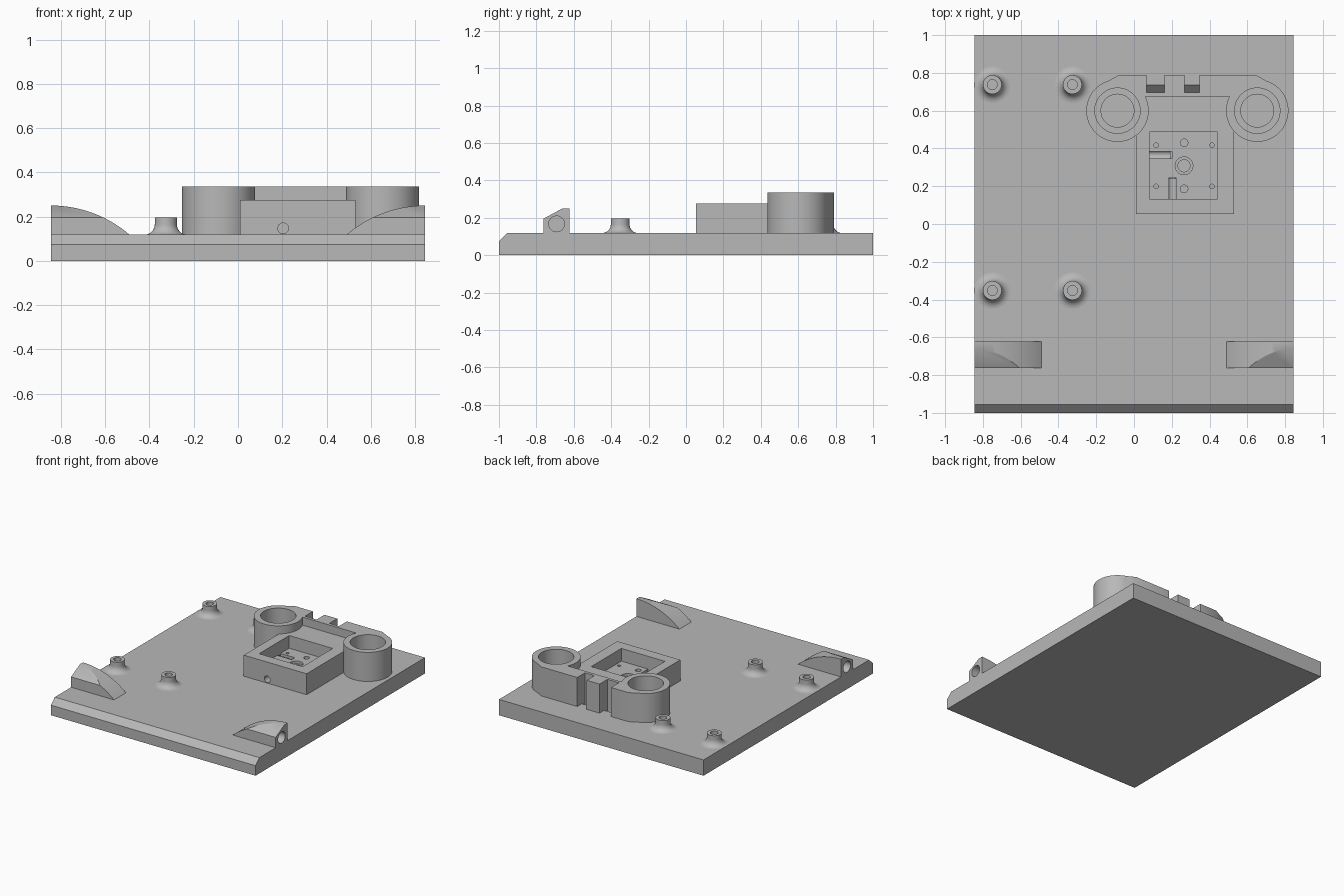
import bpy, bmesh, math
from mathutils import Matrix, Vector

old = bpy.data.objects.get("Cube")
if old:
    bpy.data.objects.remove(old, do_unlink=True)

grey = bpy.data.materials.new("plain_grey")
grey.use_nodes = True
grey.diffuse_color = (0.48, 0.48, 0.48, 1)
grey.node_tree.nodes["Principled BSDF"].inputs["Base Color"].default_value = (0.48, 0.48, 0.48, 1)

TOP = 0.118  # upper face of the plate


def make(name, bm):
    bmesh.ops.recalc_face_normals(bm, faces=bm.faces)
    mesh = bpy.data.meshes.new(name)
    bm.to_mesh(mesh)
    bm.free()
    mesh.materials.append(grey)
    ob = bpy.data.objects.new(name, mesh)
    bpy.context.collection.objects.link(ob)
    return ob


def prism(name, points, axis, start, end):
    """Extrude a flat outline along x, y or z."""
    place = {"x": lambda a, b: (start, a, b),
             "y": lambda a, b: (a, start, b),
             "z": lambda a, b: (a, b, start)}[axis]
    bm = bmesh.new()
    face = bm.faces.new([bm.verts.new(place(*p)) for p in points])
    out = bmesh.ops.extrude_face_region(bm, geom=[face])
    step = Vector([(end - start) * (axis == c) for c in "xyz"])
    moved = [g for g in out["geom"] if isinstance(g, bmesh.types.BMVert)]
    bmesh.ops.translate(bm, verts=moved, vec=step)
    return make(name, bm)


def box(name, x, y, z):
    return prism(name, [(x[0], y[0]), (x[1], y[0]), (x[1], y[1]), (x[0], y[1])], "z", *z)


def disc(name, a, b, r, axis, start, end, n=64):
    ring = [(a + r * math.cos(math.tau * i / n), b + r * math.sin(math.tau * i / n)) for i in range(n)]
    return prism(name, ring, axis, start, end)


def combine(target, tool, operation="DIFFERENCE"):
    mod = target.modifiers.new("bool", "BOOLEAN")
    mod.operation, mod.solver, mod.object = operation, "EXACT", tool
    bpy.context.view_layer.objects.active = target
    bpy.ops.object.modifier_apply(modifier=mod.name)
    bpy.data.objects.remove(tool, do_unlink=True)


def smooth(ob):
    bpy.ops.object.select_all(action="DESELECT")
    ob.select_set(True)
    bpy.context.view_layer.objects.active = ob
    bpy.ops.object.shade_smooth_by_angle(angle=math.radians(30))


# Base plate with a chamfered front edge
base = prism("base_plate", [(-1, 0), (1, 0), (1, TOP), (-0.955, TOP), (-1, 0.075)], "x", -0.845, 0.845)

# Twin cup holder: rear wall, two cups and socket box
MID, SPREAD, CUP_Y = 0.2825, 0.37, 0.6
holder = prism("cup_holder", [(MID - 0.473, 0.728), (MID - SPREAD, 0.675), (MID + SPREAD, 0.675),
                              (MID + 0.473, 0.728), (MID + 0.36, 0.79), (MID - 0.36, 0.79)],
               "z", TOP, 0.335)
combine(holder, box("socket_box", (0.01, 0.53), (0.053, 0.7), (TOP, 0.275)), "UNION")
for side in (-1, 1):
    combine(holder, disc("cup", MID + side * SPREAD, CUP_Y, 0.165, "z", TOP, 0.335, 96), "UNION")
for side in (-1, 1):
    x = MID + side * SPREAD
    combine(holder, disc("cup_bore", x, CUP_Y, 0.12, "z", 0.05, 0.5))
    combine(base, disc("cup_recess", x, CUP_Y, 0.087, "z", 0.06, 0.3))

# Notches in the rear wall, each with a sloped pit in the plate
for x in ((0.066, 0.161), (0.267, 0.346)):
    combine(holder, box("notch", x, (0.697, 0.9), (0.05, 0.5)))
    combine(base, prism("pit", [(0.697, 0.08), (0.735, TOP), (0.735, 0.2), (0.697, 0.2)], "x", *x))

# Socket pocket with its slots and holes
FLOOR = 0.18
combine(holder, box("pocket", (0.082, 0.442), (0.132, 0.487), (FLOOR, 0.3)))
combine(holder, box("side_slot", (0.082, 0.2), (0.347, 0.385), (0.145, 0.2)))
combine(holder, box("front_slot", (0.186, 0.222), (0.132, 0.245), (0.145, 0.2)))
combine(holder, disc("front_wire_hole", 0.204, 0.147, 0.024, "y", 0.0, 0.24, 32))
combine(holder, disc("side_wire_hole", 0.366, 0.147, 0.024, "x", -0.02, 0.19, 32))
CX, CY = 0.265, 0.308
holes = [(0, 0, 0.047, 0.16), (0, 0, 0.032, 0.13), (0, 0.122, 0.02, 0.13), (0, -0.122, 0.02, 0.13)]
holes += [(sx * 0.148, sy * 0.109, 0.012, 0.13) for sx in (-1, 1) for sy in (-1, 1)]
for dx, dy, r, bottom in holes:
    combine(holder, disc("pin_hole", CX + dx, CY + dy, r, "z", bottom, 0.22, 24))
smooth(holder)
smooth(base)


# Flared standoffs: a lathed profile with a concave foot and a screw hole
def standoff(name, x, y):
    r, flare, height, hole = 0.05, 0.047, 0.196, 0.026
    profile = [(0, TOP + 0.01), (hole, TOP + 0.01), (hole, height), (r, height)]
    for i in range(9):
        t = math.pi / 2 * i / 8
        profile.append((r + flare * (1 - math.cos(t)), TOP + flare * (1 - math.sin(t))))
    bm = bmesh.new()
    verts = [bm.verts.new((p, 0, z)) for p, z in profile[:4]]
    verts += [bm.verts.new((p, 0, z)) for p, z in reversed(profile[4:])]
    edges = []
    order = verts[:4] + verts[:3:-1]
    for a, b in zip(order, order[1:]):
        edges.append(bm.edges.new((a, b)))
    bmesh.ops.spin(bm, geom=order + edges, cent=(0, 0, 0), axis=(0, 0, 1),
                   angle=math.tau, steps=48, use_merge=True)
    bmesh.ops.remove_doubles(bm, verts=bm.verts, dist=0.0001)
    bmesh.ops.transform(bm, matrix=Matrix.Translation((x, y, 0)), verts=bm.verts)
    smooth(make(name, bm))


# The flare curve runs from the post side outward to the plate
for end, y in (("rear", 0.738), ("front", -0.352)):
    for side, x in (("outer", -0.75), ("inner", -0.326)):
        standoff(f"{end}_{side}_standoff", x, y)

# Front hinge brackets: sloped section trimmed by a large arc, with a pin hole
RADIUS, CREST = 0.543, 0.25
for name, s in (("left_bracket", 1), ("right_bracket", -1)):
    bracket = prism(name, [(-0.762, TOP), (-0.622, TOP), (-0.622, CREST), (-0.66, CREST), (-0.762, 0.195)],
                    "x", s * 0.49, s * 0.845)
    arc = [(s * (0.845 - RADIUS * math.sin(0.72 * i / 24)),
            CREST - RADIUS * (1 - math.cos(0.72 * i / 24))) for i in range(25)]
    combine(bracket, prism("arc", arc + [(s * 0.845, arc[-1][1])], "y", -0.8, -0.6), "INTERSECT")
    combine(bracket, disc("pin_hole", -0.692, 0.167, 0.042, "x", s * 0.7, s * 0.9, 48))
    smooth(bracket)
